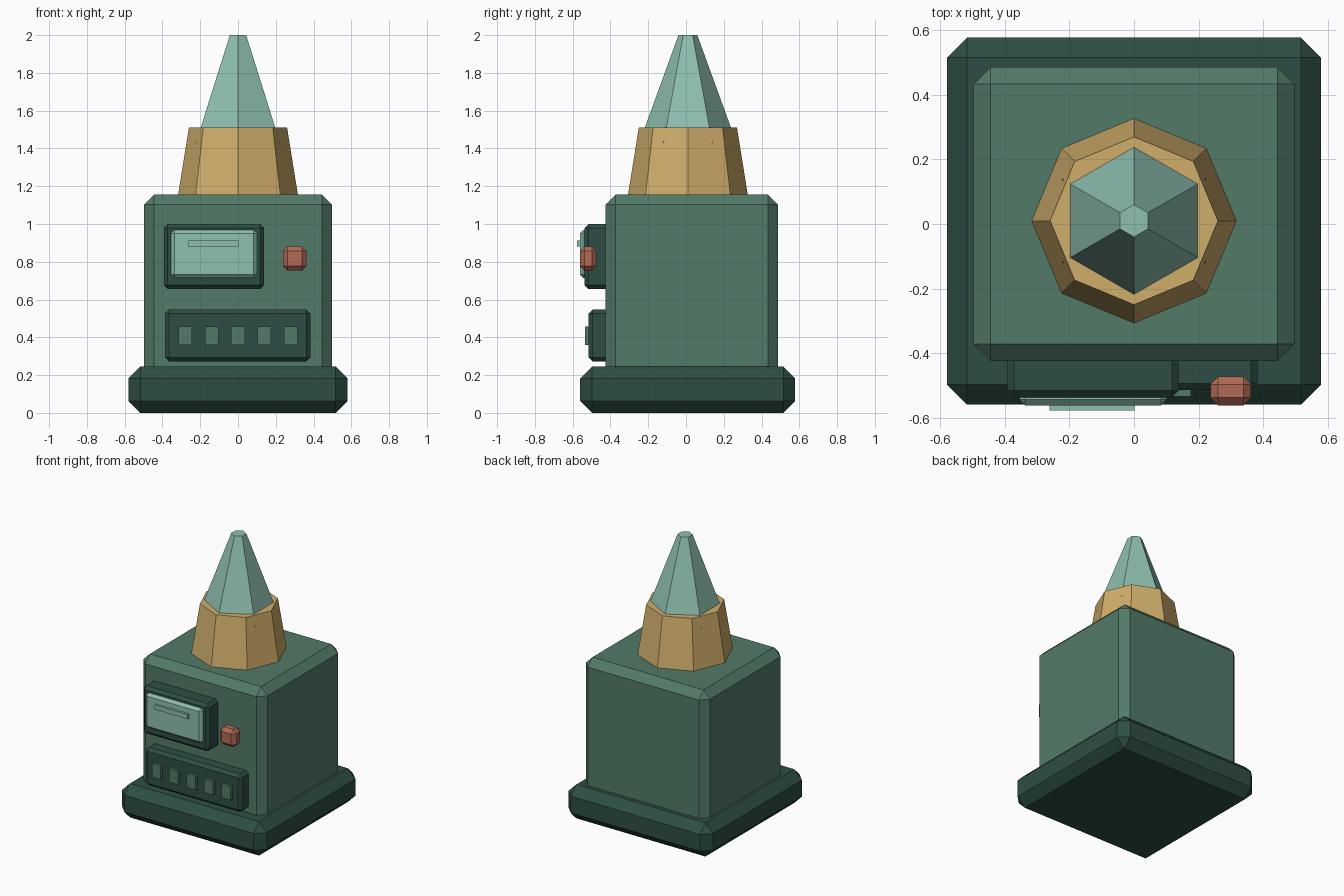
import bpy
import bmesh
from mathutils import Vector

default_cube = bpy.data.objects.get("Cube")
if default_cube:
    bpy.data.objects.remove(default_cube, do_unlink=True)


def material(name, rgb):
    m = bpy.data.materials.new(name)
    m.use_nodes = True
    m.diffuse_color = (*rgb, 1)
    shader = m.node_tree.nodes["Principled BSDF"]
    shader.inputs["Base Color"].default_value = (*rgb, 1)
    shader.inputs["Roughness"].default_value = 0.8
    return m


GREEN = material("mid green", (0.085, 0.195, 0.138))
DARK = material("dark green", (0.027, 0.076, 0.058))
TEAL = material("pale teal", (0.27, 0.52, 0.43))
TAN = material("tan", (0.63, 0.42, 0.147))
RED = material("brick red", (0.44, 0.145, 0.092))


def finish(name, bm, mat):
    mesh = bpy.data.meshes.new(name)
    bm.to_mesh(mesh)
    bm.free()
    mesh.materials.append(mat)
    obj = bpy.data.objects.new(name, mesh)
    bpy.context.collection.objects.link(obj)
    return obj


def box(name, mat, xs, ys, zs, chamfer=0.0):
    """Box from min/max ranges with a single-segment chamfer on every edge."""
    bm = bmesh.new()
    bmesh.ops.create_cube(bm, size=1)
    spans = (xs, ys, zs)
    for v in bm.verts:
        v.co = Vector([(a + b) / 2 + c * (b - a) for c, (a, b) in zip(v.co, spans)])
    if chamfer:
        bmesh.ops.bevel(bm, geom=bm.edges[:], offset=chamfer, segments=1,
                        affect='EDGES', offset_type='OFFSET')
    return finish(name, bm, mat)


def frustum(name, mat, sides, r_low, r_high, z_low, z_high):
    """Tapered faceted column with a corner pointing to the back."""
    bm = bmesh.new()
    bmesh.ops.create_cone(bm, cap_ends=True, segments=sides, radius1=r_low,
                          radius2=r_high, depth=z_high - z_low)
    bmesh.ops.translate(bm, verts=bm.verts, vec=(0, 0.01, (z_low + z_high) / 2))
    return finish(name, bm, mat)


# Plinth and main housing
box("base", DARK, (-0.579, 0.579), (-0.56, 0.578), (0, 0.245), 0.062)
box("body", GREEN, (-0.497, 0.497), (-0.425, 0.487), (0.16, 1.155), 0.053)

# Tapered top
frustum("collar", TAN, 8, 0.317, 0.26, 1.155, 1.51)
frustum("spire", TEAL, 6, 0.257, 0.05, 1.43, 2.0)

# Display on the front
box("screen_frame", DARK, (-0.393, 0.138), (-0.537, -0.40), (0.655, 1.0), 0.021)
box("screen", TEAL, (-0.355, 0.101), (-0.562, -0.48), (0.715, 0.968), 0.018)
box("screen_bar", TEAL, (-0.262, 0.002), (-0.578, -0.55), (0.88, 0.913))

# Push button
box("button", RED, (0.237, 0.363), (-0.562, -0.473), (0.753, 0.88), 0.024)

# Lower panel with a row of keys
box("key_panel", DARK, (-0.387, 0.383), (-0.515, -0.40), (0.273, 0.547), 0.021)
for i in range(5):
    x = (i - 2) * 0.14
    box(f"key_{i + 1}", GREEN, (x - 0.036, x + 0.036), (-0.535, -0.50), (0.36, 0.458))
